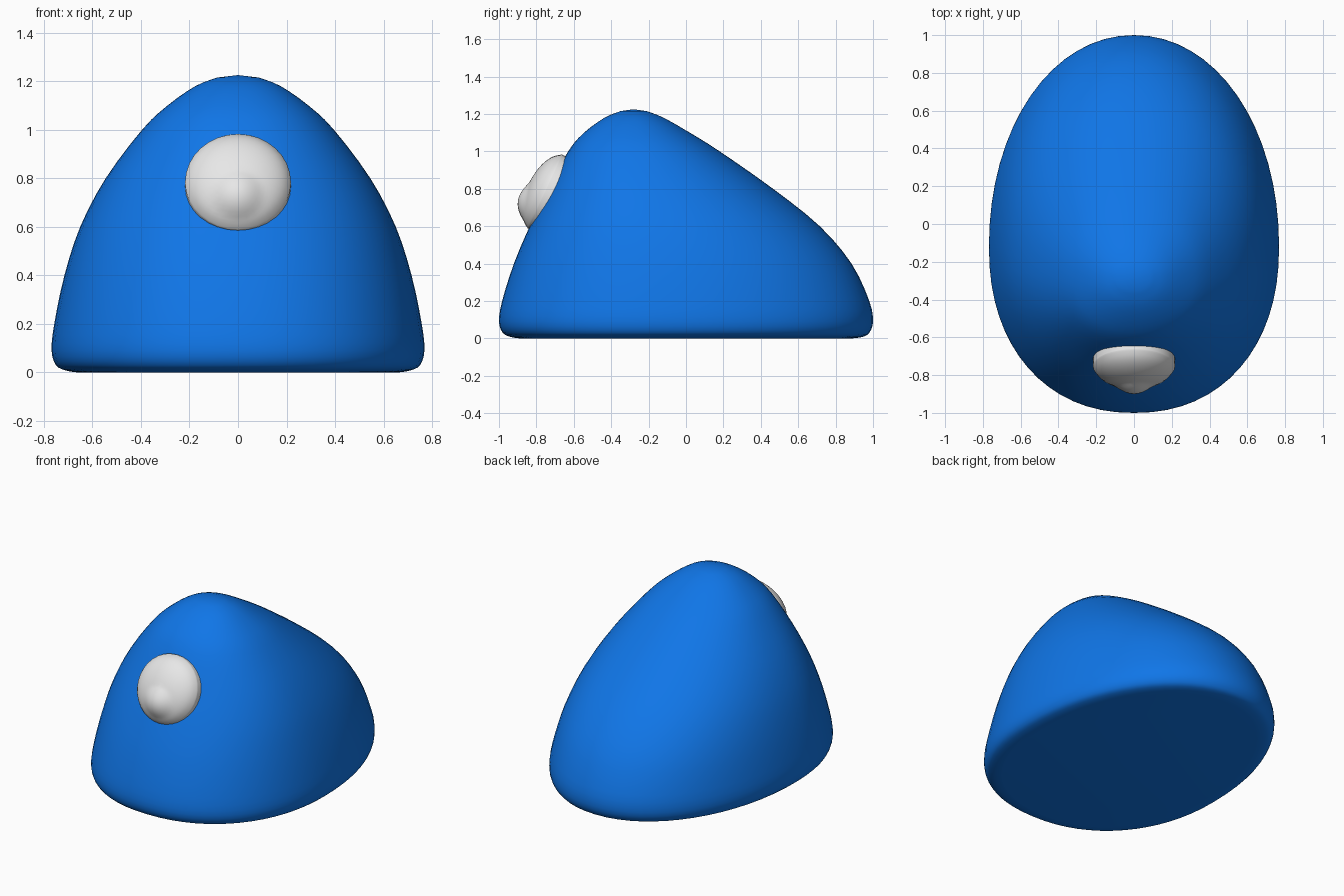
import bpy, bmesh, math
from mathutils import Vector

if "Cube" in bpy.data.objects:
    bpy.data.objects.remove(bpy.data.objects["Cube"])


def material(name, rgb):
    m = bpy.data.materials.new(name)
    m.diffuse_color = (*rgb, 1)
    m.use_nodes = True
    m.node_tree.nodes["Principled BSDF"].inputs["Base Color"].default_value = m.diffuse_color
    return m


def loft(name, rings, mat, cap_start=True):
    """Skin a list of closed rings; a ring of one point closes to a pole."""
    bm = bmesh.new()
    rows = [[bm.verts.new(p) for p in r] for r in rings]
    for a, b in zip(rows, rows[1:]):
        n = len(a)
        for i in range(n):
            j = (i + 1) % n
            bm.faces.new((a[i], a[j], b[0]) if len(b) == 1 else (a[i], a[j], b[j], b[i]))
    if cap_start:
        bm.faces.new(rows[0][::-1])
    bmesh.ops.recalc_face_normals(bm, faces=bm.faces)
    mesh = bpy.data.meshes.new(name)
    bm.to_mesh(mesh)
    bm.free()
    mesh.materials.append(mat)
    ob = bpy.data.objects.new(name, mesh)
    bpy.context.collection.objects.link(ob)
    bpy.ops.object.select_all(action='DESELECT')
    ob.select_set(True)
    bpy.context.view_layer.objects.active = ob
    bpy.ops.object.shade_smooth_by_angle(angle=math.radians(50))
    return ob


def catmull(p0, p1, p2, p3, t):
    return [0.5 * (2 * b + (c - a) * t + (2 * a - 5 * b + 4 * c - d) * t * t
                   + (3 * b - a - 3 * c + d) * t ** 3)
            for a, b, c, d in zip(p0, p1, p2, p3)]


blue = material("blue", (0.005, 0.18, 0.8))
white = material("off_white", (0.8, 0.8, 0.8))

# Body profile: height, half width, front y, back y, widest y
profile = [
    (0.0, 0.66, -0.89, 0.89, -0.12),
    (0.008, 0.71, -0.94, 0.945, -0.12),
    (0.03, 0.75, -0.98, 0.98, -0.12),
    (0.09, 0.768, -1.0, 1.0, -0.12),
    (0.2, 0.757, -0.983, 0.98, -0.12),
    (0.4, 0.715, -0.92, 0.885, -0.13),
    (0.6, 0.65, -0.835, 0.715, -0.16),
    (0.8, 0.545, -0.735, 0.465, -0.2),
    (1.0, 0.395, -0.63, 0.18, -0.24),
    (1.1, 0.29, -0.545, 0.02, -0.26),
    (1.18, 0.175, -0.435, -0.12, -0.275),
    (1.215, 0.085, -0.35, -0.21, -0.28),
]
rows = []
for i in range(len(profile) - 1):
    p = [profile[min(max(i + k, 0), len(profile) - 1)] for k in (-1, 0, 1, 2)]
    rows += [catmull(*p, s / 3) for s in range(3)]
rows.append(profile[-1])


def egg_ring(z, w, front, back, mid, n=64):
    ring = []
    for i in range(n):
        a = 2 * math.pi * i / n
        c, s = math.cos(a), math.sin(a)
        e = 2 / 2.2 if s < 0 else 2 / 2.05
        x = w * math.copysign(abs(c) ** e, c)
        y = mid + (back - mid if s > 0 else mid - front) * math.copysign(abs(s) ** e, s)
        ring.append((x, y, max(z, 0)))
    return ring


body_rings = [egg_ring(*r) for r in rows] + [[(0, -0.28, 1.225)]]
loft("body", body_rings, blue)

# Eye: shallow tilted dome with a rounded bump blended into its lower half
origin = Vector((0, -0.737, 0.777))
normal = Vector((0, -0.907, 0.42))
up = Vector((0, 0.42, 0.907))
R = 0.218


def eye_point(r, a):
    x, u = r * math.cos(a), r * math.sin(a)
    dome = 0.115 * math.sqrt(max(0, 1 - (r / R) ** 2))
    bump = 0.016 + math.sqrt(max(0, 0.118 ** 2 - x * x - (u + 0.073) ** 2))
    k = 0.025
    h = max(dome, bump) + max(k - abs(dome - bump), 0) ** 2 / (4 * k)
    return origin + Vector((x, 0, 0)) + up * u + normal * h


angles = [2 * math.pi * i / 32 for i in range(32)]
skirt = [origin + Vector((R * math.cos(a), 0, 0)) + up * R * math.sin(a) - normal * 0.07
         for a in angles]
eye_rings = [skirt]
for k in range(16):
    r = R * math.cos(math.pi / 2 * k / 16)
    eye_rings.append([eye_point(r, a) for a in angles])
eye_rings.append([eye_point(0, 0)])
loft("eye", eye_rings, white)
